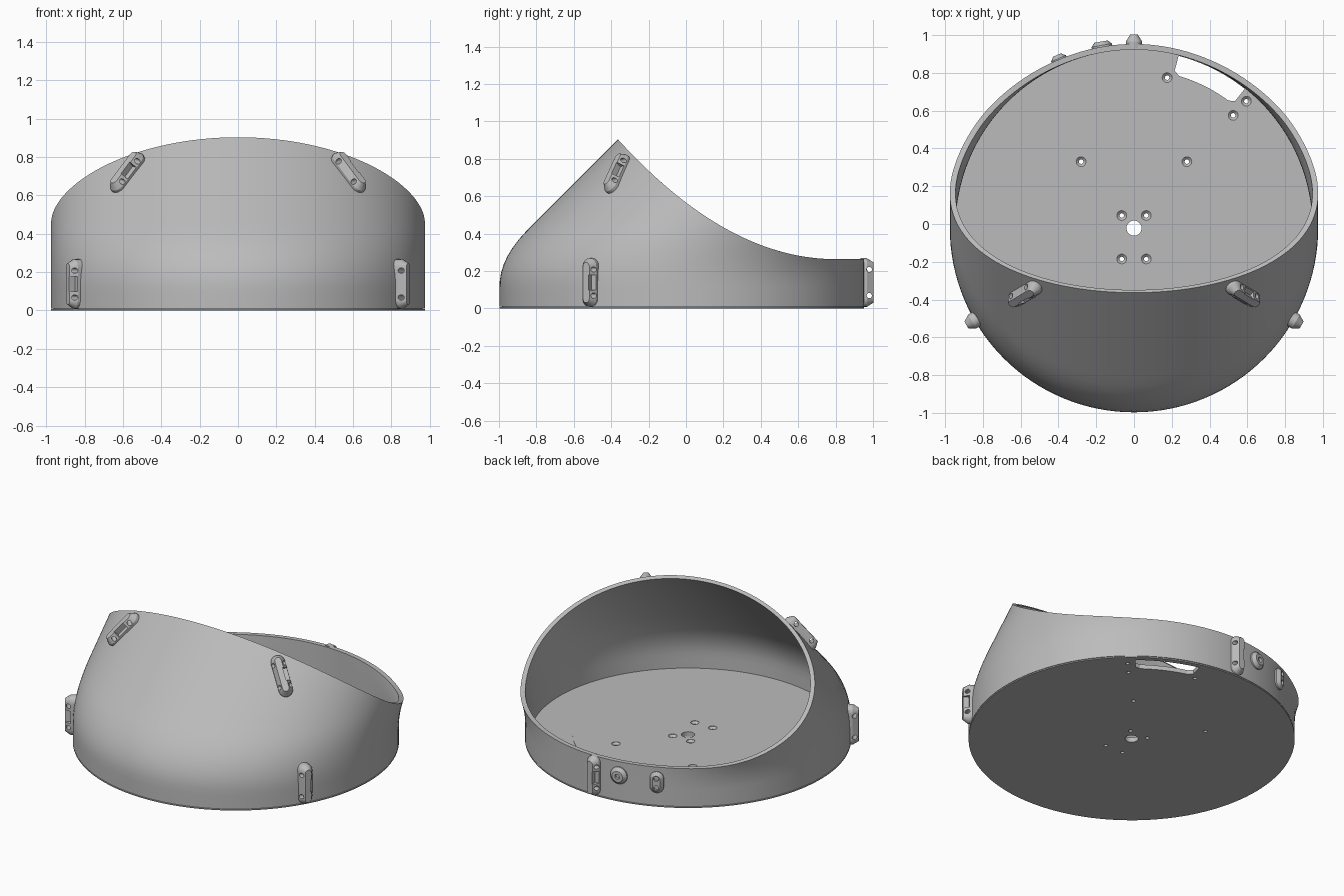
import bpy, bmesh, math
from mathutils import Vector, Matrix

if "Cube" in bpy.data.objects:
    bpy.data.objects.remove(bpy.data.objects["Cube"])

R, WALL, CY = 0.975, 0.03, -0.022
SEG, ROWS = 128, 20

grey = bpy.data.materials.new("light_grey")
grey.use_nodes = True
grey.diffuse_color = (0.5, 0.5, 0.5, 1)
grey.node_tree.nodes["Principled BSDF"].inputs["Base Color"].default_value = (0.5, 0.5, 0.5, 1)


def finish(bm, name, smooth=True, helper=False):
    bmesh.ops.recalc_face_normals(bm, faces=bm.faces)
    mesh = bpy.data.meshes.new(name)
    bm.to_mesh(mesh)
    bm.free()
    obj = bpy.data.objects.new(name, mesh)
    bpy.context.collection.objects.link(obj)
    mesh.materials.append(grey)
    if helper:
        obj.hide_render = True
        obj.hide_viewport = True
    elif smooth:
        bpy.ops.object.select_all(action="DESELECT")
        bpy.context.view_layer.objects.active = obj
        obj.select_set(True)
        bpy.ops.object.shade_smooth_by_angle(angle=math.radians(30))
    return obj


def cut(obj, cutter):
    mod = obj.modifiers.new("cut", "BOOLEAN")
    mod.operation, mod.solver, mod.object = "DIFFERENCE", "EXACT", cutter


def loft(bm, rings, closed=False):
    """Join rings of equal length with quads; cap the ends or close the loop."""
    n = len(rings[0])
    loops = [[bm.verts.new(p) for p in ring] for ring in rings]
    pairs = list(zip(loops, loops[1:])) + ([(loops[-1], loops[0])] if closed else [])
    for a, b in pairs:
        for i in range(n):
            bm.faces.new((a[i], a[(i + 1) % n], b[(i + 1) % n], b[i]))
    if not closed:
        bm.faces.new(loops[0])
        bm.faces.new(loops[-1])


def circle(r, z, n=SEG, x=0, y=CY):
    return [(x + r * math.cos(2 * math.pi * i / n),
             y + r * math.sin(2 * math.pi * i / n), z) for i in range(n)]


# Shell: a round wall that leans backward with height, trimmed by a curved rim
def lean(z):
    if z < 0.12:
        return 0
    return (z - 0.12) ** 2 / 0.6 if z < 0.42 else 0.15 + z - 0.42


def rim_height(y):
    return 0.263 + 0.473 * max(0.8 - y, 0) ** 2


def wall_point(a, z, r):
    back = min(max((math.sin(a) - 0.5) / 0.5, 0), 1)
    weight = 1 - back * back * (3 - 2 * back)
    return Vector((r * math.cos(a), CY + r * math.sin(a) + lean(z) * weight, z))


def rim_z(a, r):
    low, high = 0.1, 1.2
    for _ in range(30):
        mid = (low + high) / 2
        if mid < rim_height(wall_point(a, mid, r).y):
            low = mid
        else:
            high = mid
    return low


angles = [2 * math.pi * i / SEG for i in range(SEG)]


def wall_rings(r):
    tops = [rim_z(a, r) for a in angles]
    return [[wall_point(a, 0.01 + (t - 0.01) * k / ROWS, r) for a, t in zip(angles, tops)]
            for k in range(ROWS + 1)]


bm = bmesh.new()
loft(bm, wall_rings(R) + wall_rings(R - WALL)[::-1], closed=True)
finish(bm, "leaning_shell")

# Floor plate with a slightly raised centre disc
bm = bmesh.new()
loft(bm, [circle(r, z) for r, z in ((R, 0), (R, 0.007), (R - 0.012, 0.007),
                                    (R - 0.012, 0.028), (0.69, 0.028), (0.69, 0.03))])
floor = finish(bm, "floor_plate")

# Floor holes: centre bore, countersunk screw holes and an arc-shaped slot
bm = bmesh.new()
loft(bm, [circle(0.04, -0.1, 32), circle(0.04, 0.1, 32)])
holes = [(sx * x, y) for sx in (-1, 1) for x, y in ((0.28, 0.33), (0.065, 0.045), (0.065, -0.185))]
holes += [(0.175, 0.775), (0.525, 0.575), (0.595, 0.65)]
for x, y in holes:
    loft(bm, [circle(r, z, 20, x, y) for r, z in
              ((0.012, -0.1), (0.012, 0.015), (0.026, 0.0275), (0.026, 0.1))])
arc = [math.radians(90 - 14.5 - 24 * i / 12) for i in range(13)]
inner = [(0.84 + (0.02 if i in (0, 12) else 0), a) for i, a in enumerate(arc)]
outline = inner + [(0.942, a) for a in arc[::-1]]
loft(bm, [[(r * math.cos(a), CY + r * math.sin(a), z) for r, a in outline] for z in (-0.1, 0.1)])
cut(floor, finish(bm, "floor_hole_cutter", helper=True))


# Outer lugs: tapered round-ended bars, local x across, y along, z outward
def stadium(length, width, z, n=8):
    h, r = (length - width) / 2, width / 2
    pts = []
    for end in (1, -1):
        for i in range(n + 1):
            t = math.pi * i / n
            pts.append((end * r * math.cos(t), end * (h + r * math.sin(t)), z))
    return pts


def frame(pos, along, out):
    out = Vector(out).normalized()
    along = Vector(along)
    along = (along - out * along.dot(out)).normalized()
    m = Matrix((along.cross(out), along, out)).transposed().to_4x4()
    m.translation = Vector(pos)
    return m


def lug(name, m, length=0.26, width=0.085, height=0.05, eyelets=(-0.07, 0.07)):
    bm = bmesh.new()
    loft(bm, [stadium(length, width, -0.02), stadium(length, width, 0.014),
              stadium(length - 0.045, width - 0.045, height)])
    bm.transform(m)
    obj = finish(bm, name)
    # Crosswise eyelets and a central side recess
    bm = bmesh.new()
    for y in eyelets:
        turn = Matrix.Translation((0, y, 0.027)) @ Matrix.Rotation(math.pi / 2, 4, "Y")
        bmesh.ops.create_cone(bm, cap_ends=True, segments=16, radius1=0.014,
                              radius2=0.014, depth=0.2, matrix=turn)
    bmesh.ops.create_cube(bm, size=1, matrix=Matrix.Translation((0.05, 0, 0.04))
                          @ Matrix.Diagonal((0.07, 0.08, 0.05, 1)))
    bm.transform(m)
    cut(obj, finish(bm, name + "_cutter", helper=True))


up = (0, 0, 1)
for side, label in ((1, "left"), (-1, "right")):
    a = math.radians(-30)
    out = Vector((side * math.cos(a), math.sin(a), 0))
    lug("lower_lug_" + label, frame(out * R + Vector((0, CY, 0.138)), up, out))
    z = 0.715
    x = side * 0.575
    dy = -math.sqrt(R * R - x * x)
    lug("upper_lug_" + label, frame((x, CY + dy + lean(z), z), (-side * 0.17, 0.11, 0.2), (x, dy, -dy)))
lug("back_lug", frame((0, CY + R, 0.138), up, (0, 1, 0)))


# Back fittings: a round socket and a short two-hole socket
def socket(name, degrees, z, length, width, offsets):
    a = math.radians(degrees)
    out = Vector((math.cos(a), math.sin(a), 0))
    m = frame(out * R + Vector((0, CY, z)), up, out)
    bm = bmesh.new()
    loft(bm, [stadium(length, width, -0.02), stadium(length, width, 0.008),
              stadium(length - 0.04, width - 0.04, 0.028)])
    bm.transform(m)
    obj = finish(bm, name)
    bm = bmesh.new()
    for y in offsets:
        bmesh.ops.create_cone(bm, cap_ends=True, segments=16, radius1=0.016, radius2=0.016,
                              depth=0.05, matrix=Matrix.Translation((0, y, 0.035)))
    bm.transform(m)
    cut(obj, finish(bm, name + "_cutter", helper=True))


socket("round_socket", 100, 0.175, 0.112, 0.11, (0,))
socket("double_socket", 114, 0.165, 0.14, 0.085, (-0.03, 0.03))
